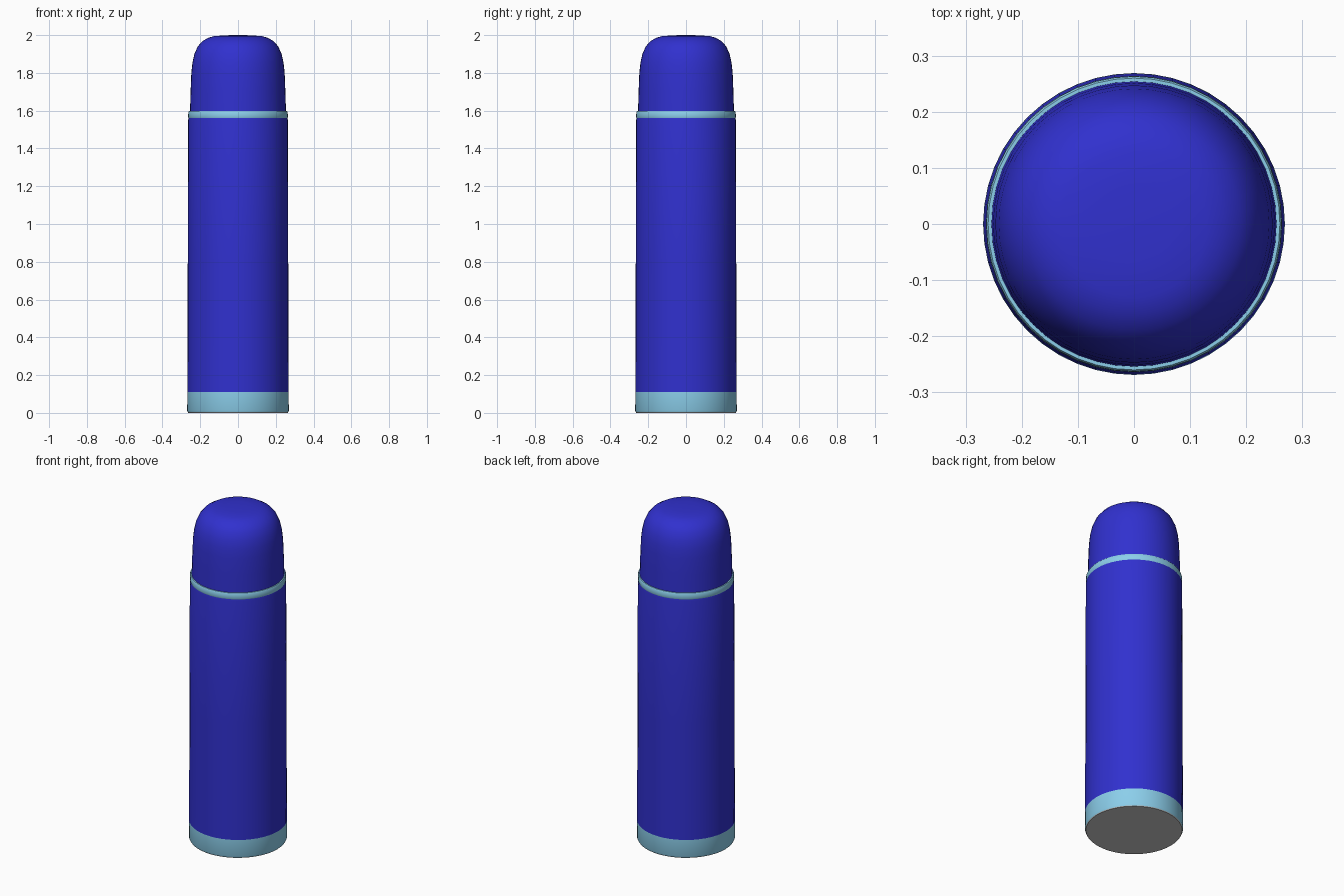
import bpy, bmesh, math

if "Cube" in bpy.data.objects:
    bpy.data.objects.remove(bpy.data.objects["Cube"])

SIDES = 48


def material(name, rgb):
    m = bpy.data.materials.new(name)
    m.diffuse_color = (*rgb, 1)
    m.use_nodes = True
    m.node_tree.nodes["Principled BSDF"].inputs["Base Color"].default_value = m.diffuse_color
    return m


def lathe(name, profile, mat=None):
    """Spin an (r, z) profile around the z axis; r = 0 ends close to a pole."""
    bm = bmesh.new()
    verts = [bm.verts.new((r, 0, z)) for r, z in profile]
    edges = [bm.edges.new(pair) for pair in zip(verts, verts[1:])]
    bmesh.ops.spin(bm, geom=verts + edges, cent=(0, 0, 0), axis=(0, 0, 1),
                   angle=math.tau, steps=SIDES, use_duplicate=False)
    bmesh.ops.remove_doubles(bm, verts=bm.verts, dist=1e-5)
    bmesh.ops.recalc_face_normals(bm, faces=bm.faces)
    me = bpy.data.meshes.new(name)
    bm.to_mesh(me)
    bm.free()
    ob = bpy.data.objects.new(name, me)
    bpy.context.collection.objects.link(ob)
    if mat:
        me.materials.append(mat)
    bpy.context.view_layer.objects.active = ob
    ob.select_set(True)
    bpy.ops.object.shade_smooth_by_angle(angle=math.radians(30))
    ob.select_set(False)
    return ob


blue = material("blue_paint", (0.03, 0.03, 0.62))
pale = material("pale_blue", (0.26, 0.62, 0.83))

# grey underside disc
lathe("underside", [(0, 0), (0.263, 0), (0.266, 0.004)])

# pale foot ring
lathe("foot_ring", [(0.266, 0.004), (0.269, 0.012), (0.268, 0.11)], pale)

# slightly tapered body with a small shoulder
lathe("body", [(0.268, 0.11), (0.266, 0.8), (0.264, 1.55), (0.262, 1.56)], blue)

# pale neck band
lathe("neck_band", [(0.262, 1.56), (0.264, 1.565), (0.263, 1.592),
                    (0.26, 1.597), (0.254, 1.597)], pale)

# domed cup lid
lathe("cup_lid", [(0.254, 1.597), (0.251, 1.70), (0.247, 1.80), (0.241, 1.855),
                  (0.231, 1.90), (0.213, 1.94), (0.19, 1.967), (0.16, 1.985),
                  (0.13, 1.994), (0.07, 1.999), (0, 2.0)], blue)
